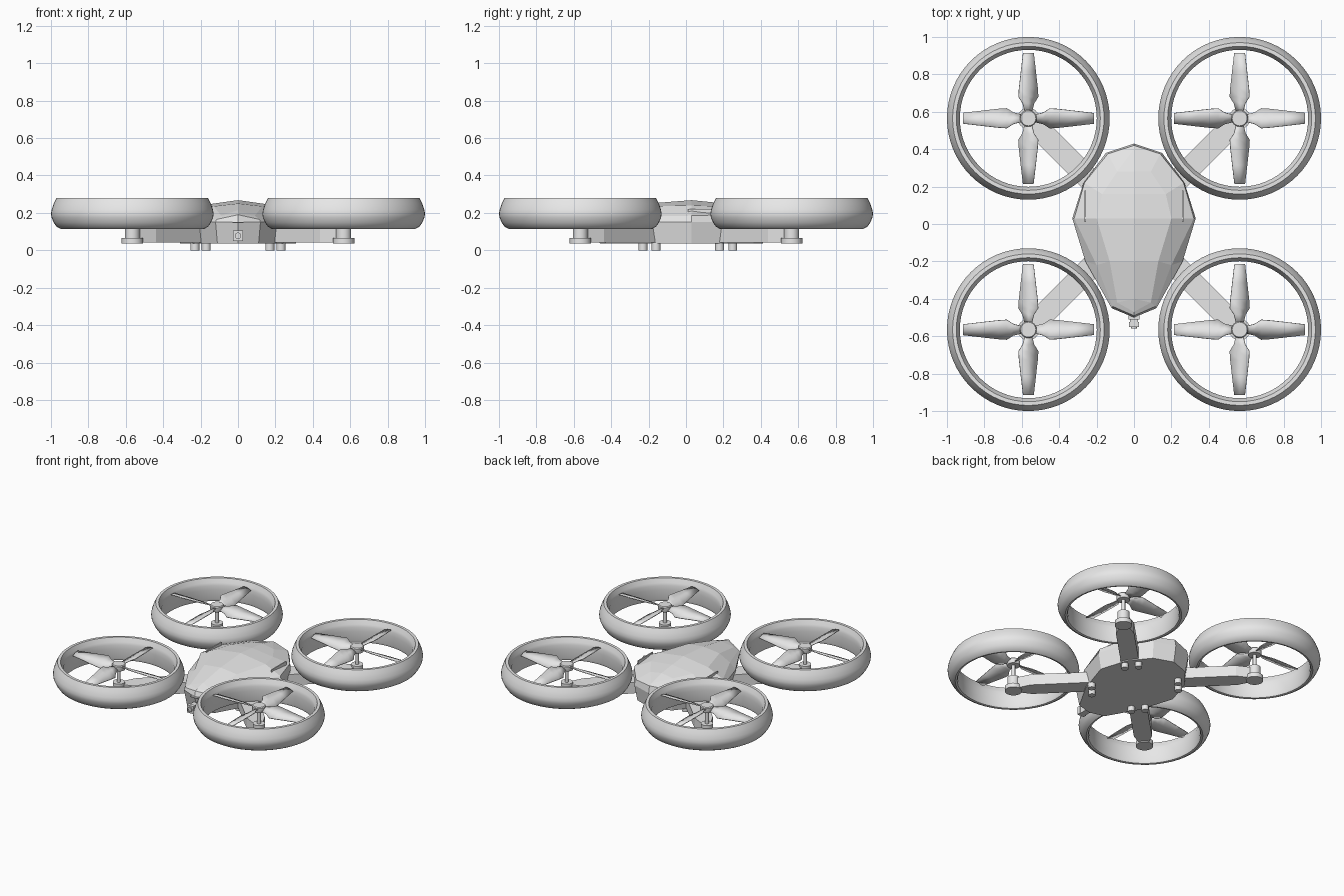
import bpy, bmesh, math
from mathutils import Matrix, Vector

cube = bpy.data.objects.get("Cube")
if cube:
    bpy.data.objects.remove(cube, do_unlink=True)

grey = bpy.data.materials.new("light_grey")
grey.use_nodes = True
grey.diffuse_color = (0.8, 0.8, 0.8, 1)
grey.node_tree.nodes["Principled BSDF"].inputs["Base Color"].default_value = (0.8, 0.8, 0.8, 1)


def build(name, verts, faces, smooth=False):
    """Make an object from points and faces, with clean outward normals."""
    mesh = bpy.data.meshes.new(name)
    mesh.from_pydata([tuple(v) for v in verts], [], faces)
    bm = bmesh.new()
    bm.from_mesh(mesh)
    bmesh.ops.remove_doubles(bm, verts=bm.verts, dist=0.0005)
    bmesh.ops.recalc_face_normals(bm, faces=bm.faces)
    bm.to_mesh(mesh)
    bm.free()
    mesh.materials.append(grey)
    obj = bpy.data.objects.new(name, mesh)
    bpy.context.collection.objects.link(obj)
    if smooth:
        bpy.ops.object.select_all(action='DESELECT')
        obj.select_set(True)
        bpy.context.view_layer.objects.active = obj
        bpy.ops.object.shade_smooth_by_angle(angle=math.radians(35))
    return obj


def loft(name, rings, closed=False, smooth=False):
    """Skin a stack of equal rings; cap the ends, or join last to first."""
    n, m = len(rings[0]), len(rings)
    faces = []
    for i in range(m if closed else m - 1):
        a, b = i * n, (i + 1) % m * n
        faces += [(a + j, a + (j + 1) % n, b + (j + 1) % n, b + j) for j in range(n)]
    if not closed:
        faces += [tuple(range(n)), tuple(range((m - 1) * n, m * n))]
    return build(name, [v for r in rings for v in r], faces, smooth)


def circle(r, z, centre, n):
    return [(centre[0] + r * math.cos(math.tau * k / n),
             centre[1] + r * math.sin(math.tau * k / n), z) for k in range(n)]


def lathe(name, profile, centre, n=32, closed=False):
    return loft(name, [circle(r, z, centre, n) for r, z in profile], closed, True)


def prism(name, outline, z0, z1, matrix=Matrix()):
    return loft(name, [[matrix @ Vector((x, y, z)) for x, y in outline] for z in (z0, z1)])


def box(name, x0, x1, y0, y1, z0, z1):
    return prism(name, [(x0, y0), (x1, y0), (x1, y1), (x0, y1)], z0, z1)


# Faceted body: half outlines from nose to tail, mirrored and lofted upward
floor = [(0, -.46), (.11, -.43), (.23, -.22), (.31, .03), (.25, .22), (.14, .36), (0, .41)]
waist = [(0, -.5), (.12, -.45), (.26, -.2), (.33, .03), (.27, .22), (.15, .38), (0, .43)]
edge = [(0, -.49, .19), (.115, -.44, .165), (.2, -.22, .18), (.32, .03, .185),
        (.265, .22, .19), (.14, .375, .19), (0, .42, .2)]
canopy = [(0, -.47, .195), (.09, -.42, .185), (.13, -.2, .235), (.2, .03, .24),
          (.17, .16, .235), (.09, .28, .225), (0, .4, .21)]
crown = [(0, -.46, .2), (0, -.4, .215), (0, -.2, .25), (0, .03, .268),
         (0, .16, .255), (0, .28, .24), (0, .4, .21)]


def mirrored(half):
    return half + [(-p[0], *p[1:]) for p in half[-2:0:-1]]


levels = [[(x, y, .035) for x, y in floor], [(x, y, .15) for x, y in waist], edge, canopy, crown]
rings = [mirrored(level) for level in levels]
n = len(rings[0])
skin = [(i * n + j, i * n + (j + 1) % n, (i + 1) * n + (j + 1) % n, (i + 1) * n + j)
        for i in range(len(rings) - 1) for j in range(n)]
# crown points pair up on the centre line, so the top closes itself
verts = [v for r in rings for v in r]
points = {}
index = [points.setdefault(v, len(points)) for v in verts]
faces = [tuple(range(n))]
for f in skin:
    f = tuple(dict.fromkeys(index[k] for k in f))
    if len(f) > 2:
        faces.append(f)
build("body", list(points), [tuple(index[k] for k in faces[0])] + faces[1:])

# Nose camera and the slot above it
box("camera_mount", -.022, .022, -.53, -.45, .05, .1)
box("camera_frame", -.027, .027, -.55, -.525, .05, .105)
box("nose_slot", -.03, .03, -.51, -.48, .145, .152)
lens = lathe("camera_lens", [(.017, 0), (.017, .015), (.011, .015), (.011, .01)], (0, 0), 16)
lens.matrix_world = Matrix.Translation((0, -.545, .078)) @ Matrix.Rotation(math.pi / 2, 4, 'X')

# Upright vents on both shoulders
for side, s in (("left", 1), ("right", -1)):
    vent = prism("vent_" + side, [(s * .257, .01), (s * .265, .01), (s * .265, .18), (s * .257, .18)],
                 .17, .222)

# Ring duct section: rounded outside, thin straight wall inside
duct = [(.385, .28), (.405, .28), (.42, .25), (.431, .218), (.435, .195), (.432, .175),
        (.42, .148), (.405, .126), (.385, .115), (.372, .118), (.366, .135), (.368, .2),
        (.366, .232), (.372, .25)]
blade_stations = [(.03, .02), (.08, .034), (.115, .058), (.16, .054), (.25, .042), (.35, .029)]
R = .565

for end, sy in (("front", -1), ("back", 1)):
    for side, sx in (("left", 1), ("right", -1)):
        tag = "_" + end + "_" + side
        c = (sx * R, sy * R)
        lathe("duct_ring" + tag, duct, c, 64, closed=True)

        # Diagonal arm with a narrowed tip under the motor
        turn = Matrix.Rotation(math.atan2(sy, sx), 4, 'Z')
        w = .06
        prism("arm" + tag, [(.2, -w), (.68, -w), (.77, -w / 2), (.77, w / 2), (.68, w), (.2, w)],
              .042, .122, turn)

        # Motor and propeller hub
        lathe("motor" + tag, [(.057, .035), (.057, .066), (.04, .066), (.04, .135),
                              (.012, .135), (.012, .23)], c)
        lathe("propeller_hub" + tag, [(.042, .228), (.045, .234), (.045, .262), (.04, .268)], c)

        # Four twisted blades, handed so diagonal propellers match
        hand = -sx * sy
        verts, faces = [], []
        for q in range(4):
            spin = Matrix.Rotation(q * math.pi / 2, 4, 'Z')
            start = len(verts)
            for r, half in blade_stations:
                pitch = hand * math.radians(30 - 45 * r)
                for t in (-1, 0, 1):
                    p = Vector((r, t * half * math.cos(pitch),
                                .247 + t * half * math.sin(pitch) + .004 * (1 - abs(t))))
                    verts.append(spin @ p + Vector((*c, 0)))
            for i in range(len(blade_stations) - 1):
                for j in range(2):
                    a = start + i * 3 + j
                    faces.append((a, a + 1, a + 4, a + 3))
        blades = build("propeller_blades" + tag, verts, faces, True)
        thick = blades.modifiers.new("thickness", 'SOLIDIFY')
        thick.thickness = .006
        thick.offset = 0

        # Pair of small feet either side of each arm
        shift = .02 if sy > 0 else 0
        for k, (x, y) in enumerate(((.17, .23), (.23, .16))):
            lathe("foot" + tag + "_" + str(k + 1), [(.024, 0), (.024, .04)],
                  (sx * x, sy * (y + shift)), 16)
